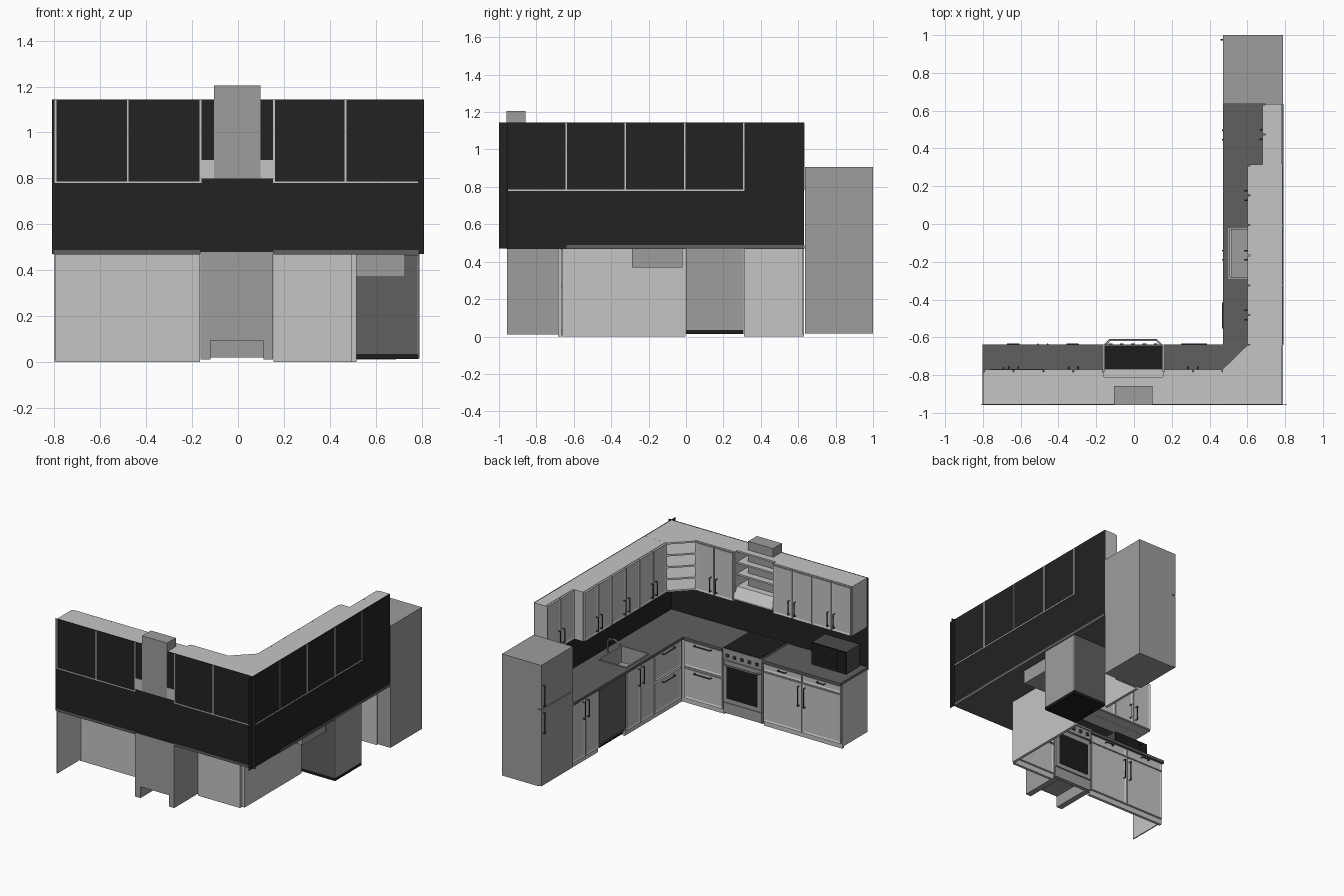
import bpy, bmesh
from mathutils import Vector

if "Cube" in bpy.data.objects:
    bpy.data.objects.remove(bpy.data.objects["Cube"], do_unlink=True)


def material(name, v):
    m = bpy.data.materials.new(name)
    m.use_nodes = True
    m.diffuse_color = (v, v, v, 1)
    m.node_tree.nodes["Principled BSDF"].inputs["Base Color"].default_value = (v, v, v, 1)
    return m


CABINET = material("cabinet light grey", 0.56)
STEEL = material("steel grey", 0.34)
STONE = material("worktop dark grey", 0.115)
WALL = material("wall near black", 0.016)
BLACK = material("appliance black", 0.012)
HANDLE = material("handle dark grey", 0.07)


# Each run uses (along, out from wall, height)
def main_run(u, d, z):
    return Vector((u, -0.955 + d, z))


def side_run(u, d, z):
    return Vector((0.787 - d, u, z))


def finish(bm, name, mats):
    bmesh.ops.recalc_face_normals(bm, faces=bm.faces)
    me = bpy.data.meshes.new(name)
    bm.to_mesh(me)
    bm.free()
    for m in mats:
        me.materials.append(m)
    ob = bpy.data.objects.new(name, me)
    bpy.context.collection.objects.link(ob)
    return ob


def box(name, run, u, d, z, mat, inset=0, panel=None, sink=0.005):
    """Box in run space; optional recessed panel on the outward face."""
    bm = bmesh.new()
    bmesh.ops.create_cube(bm, size=1)
    for v in bm.verts:
        a, b, c = (k + 0.5 for k in v.co)
        v.co = run(u[0] + a * (u[1] - u[0]), d[0] + b * (d[1] - d[0]), z[0] + c * (z[1] - z[0]))
    bmesh.ops.recalc_face_normals(bm, faces=bm.faces)
    if inset:
        out = run(0, 1, 0) - run(0, 0, 0)
        face = max(bm.faces, key=lambda f: f.normal.dot(out))
        bmesh.ops.inset_region(bm, faces=[face], thickness=inset, depth=-sink)
        face.material_index = 1 if panel else 0
    return finish(bm, name, [mat, panel] if panel else [mat])


def prism(name, pts, z, mat):
    """Flat polygon in plan, extruded upward."""
    bm = bmesh.new()
    f = bm.faces.new([bm.verts.new((x, y, z[0])) for x, y in pts])
    up = bmesh.ops.extrude_face_region(bm, geom=[f])["geom"]
    for v in up:
        if isinstance(v, bmesh.types.BMVert):
            v.co.z = z[1]
    return finish(bm, name, [mat])


def tube(name, pts, r, mat):
    cu = bpy.data.curves.new(name, "CURVE")
    cu.dimensions = "3D"
    cu.bevel_depth, cu.bevel_resolution, cu.use_fill_caps = r, 1, True
    s = cu.splines.new("POLY")
    s.points.add(len(pts) - 1)
    for p, q in zip(s.points, pts):
        p.co = (*q, 1)
    cu.materials.append(mat)
    ob = bpy.data.objects.new(name, cu)
    bpy.context.collection.objects.link(ob)
    return ob


def handle(run, u, d, z, mat=HANDLE, r=0.004, out=0.017):
    """Bar handle between (u0,z0) and (u1,z1) with two stems."""
    tube("handle", [run(u[0], d, z[0]), run(u[0], d + out, z[0]),
                    run(u[1], d + out, z[1]), run(u[1], d, z[1])], r, mat)


def door(run, u, d, z, grip=None, zs=(0.23, 0.37)):
    g = 0.003
    box("cabinet_door", run, (u[0] + g, u[1] - g), (d, d + 0.014), (z[0] + g, z[1] - g), CABINET, 0.018)
    if grip is not None:
        handle(run, (grip, grip), d + 0.012, zs)


def double_doors(run, u, d, z, zs):
    m = sum(u) / 2
    door(run, (u[0], m), d, z, m - 0.025, zs)
    door(run, (m, u[1]), d, z, m + 0.025, zs)


def drawer(run, u, d, z, half, hz):
    door(run, u, d, z)
    m = sum(u) / 2
    handle(run, (m - half, m + half), d + 0.012, (hz, hz))


# Walls
box("main_wall", main_run, (-0.81, 0.81), (0, 0.002), (0.47, 1.143), WALL)
box("side_wall", side_run, (-1.0, 0.632), (0, 0.002), (0.47, 1.143), WALL)

# Base cabinet fronts, open at the back
F = (0.27, 0.29)
for run, u in ((main_run, (-0.8, -0.165)), (main_run, (0.155, 0.497)),
               (side_run, (-0.662, -0.003)), (side_run, (0.31, 0.632))):
    box("base_cabinet_front", run, u, F, (0, 0.47), CABINET)
box("base_end_panel", main_run, (-0.8, -0.792), (0, 0.29), (0.012, 0.47), CABINET)
box("base_side_panel", side_run, (0.624, 0.632), (0.1, 0.29), (0.012, 0.47), CABINET)
for u in ((-0.797, -0.483), (-0.483, -0.168)):
    drawer(main_run, u, 0.29, (0.405, 0.467), 0.03, 0.445)
double_doors(main_run, (-0.797, -0.168), 0.29, (0.035, 0.405), (0.23, 0.37))
for run, u in ((main_run, (0.16, 0.475)), (side_run, (-0.64, -0.328))):
    drawer(run, u, 0.29, (0.035, 0.265), 0.065, 0.24)
    drawer(run, u, 0.29, (0.27, 0.467), 0.065, 0.445)
double_doors(side_run, (-0.325, -0.006), 0.29, (0.035, 0.467), (0.32, 0.44))
double_doors(side_run, (0.313, 0.629), 0.29, (0.035, 0.467), (0.32, 0.44))

# Worktop, leaving openings for cooker and sink
T = (0.468, 0.488)
box("worktop", main_run, (-0.803, -0.165), (-0.004, 0.316), T, STONE)
box("worktop", main_run, (0.155, 0.787), (-0.004, 0.316), T, STONE)
for u, d in (((-0.64, -0.285), (-0.004, 0.316)), ((-0.025, 0.634), (-0.004, 0.316)),
             ((-0.285, -0.025), (-0.004, 0.065)), ((-0.285, -0.025), (0.285, 0.316))):
    box("worktop", side_run, u, d, T, STONE)

# Sink basin and tap
box("sink_floor", side_run, (-0.29, -0.02), (0.06, 0.29), (0.37, 0.376), STEEL)
for u, d in (((-0.29, -0.28), (0.06, 0.29)), ((-0.03, -0.02), (0.06, 0.29)),
             ((-0.28, -0.03), (0.06, 0.07)), ((-0.28, -0.03), (0.28, 0.29))):
    box("sink_rim", side_run, u, d, (0.37, 0.493), STEEL)
tube("tap", [side_run(-0.155, d, z) for d, z in
             ((0.045, 0.488), (0.045, 0.57), (0.06, 0.59), (0.1, 0.595), (0.14, 0.58), (0.145, 0.565))], 0.006, STEEL)

# Cooker, with a notch at the lower back
box("cooker_body", main_run, (-0.163, 0.153), (-0.002, 0.295), (0.095, 0.48), STEEL)
for u in ((-0.163, -0.12), (0.11, 0.153)):
    box("cooker_side", main_run, u, (-0.002, 0.295), (0.012, 0.095), STEEL)
box("cooker_hob", main_run, (-0.163, 0.153), (0.002, 0.316), (0.48, 0.494), STEEL, 0)
box("hob_glass", main_run, (-0.157, 0.147), (0.008, 0.312), (0.493, 0.497), BLACK)
box("cooker_drawer", main_run, (-0.16, 0.15), (0.28, 0.308), (0.02, 0.095), STEEL)
box("oven_door", main_run, (-0.16, 0.15), (0.295, 0.312), (0.1, 0.405), STEEL)
w = box("oven_window", main_run, (-0.13, 0.12), (0.309, 0.315), (0.13, 0.365), BLACK)
bv = w.modifiers.new("round_corners", "BEVEL")
bv.width, bv.segments, bv.limit_method = 0.0025, 2, "ANGLE"
box("control_panel", main_run, (-0.16, 0.15), (0.295, 0.31), (0.41, 0.478), STEEL)
for i in range(5):
    u = -0.125 + 0.06 * i
    box("control_knob", main_run, (u - 0.01, u + 0.01), (0.31, 0.322), (0.435, 0.455), HANDLE)
tube("oven_handle", [main_run(u, d, 0.385) for u, d in
                     ((-0.15, 0.305), (-0.15, 0.32), (-0.13, 0.34), (0.12, 0.34), (0.14, 0.32), (0.14, 0.305))],
     0.006, STEEL)

# Dishwasher
box("dishwasher_body", side_run, (0.0, 0.307), (0.006, 0.285), (0.035, 0.467), STONE)
box("dishwasher_back", side_run, (0.0, 0.307), (0.001, 0.006), (0.035, 0.467), STEEL)
box("dishwasher_base", side_run, (0.0, 0.307), (0.001, 0.275), (0.013, 0.035), BLACK)
box("dishwasher_door", side_run, (0.002, 0.305), (0.285, 0.302), (0.06, 0.467), STONE)

# Fridge with two doors
box("fridge_body", side_run, (0.635, 1.0), (-0.003, 0.29), (0.015, 0.905), STEEL)
for z, hz in (((0.02, 0.575), (0.4, 0.55)), ((0.582, 0.905), (0.6, 0.75))):
    box("fridge_door", side_run, (0.635, 1.0), (0.29, 0.315), z, STEEL)
    handle(side_run, (0.975, 0.975), 0.31, hz, HANDLE)

# Wall cabinets: carcasses, doors, and side panels that reach through the wall
Z = (0.78, 1.141)
for run, edges in ((main_run, (-0.795, -0.48, -0.163)), (main_run, (0.157, 0.468)),
                   (side_run, (-0.64, -0.325, -0.006, 0.31))):
    box("wall_cabinet", run, (edges[0], edges[-1]), (0.0015, 0.172), Z, CABINET)
    box("cabinet_rail", run, (edges[0], edges[-1]), (-0.003, 0.1), (0.779, 0.786), CABINET)
    for e in edges:
        box("cabinet_side", run, (e - 0.004, e + 0.004), (-0.003, 0.172), Z, CABINET)
    for a, b in zip(edges, edges[1:]):
        double_doors(run, (a, b), 0.172, Z, (0.81, 0.91))
box("shallow_cabinet", side_run, (0.313, 0.634), (0.0025, 0.092), Z, CABINET)
double_doors(side_run, (0.313, 0.634), 0.092, Z, (0.81, 0.91))

# Open corner shelves
plan = [(0.468, -0.952), (0.784, -0.952), (0.784, -0.64), (0.602, -0.64), (0.468, -0.77)]
for i in range(5):
    z = 0.78 + 0.0873 * i
    prism("corner_shelf", plan, (z, z + 0.012), CABINET)
box("corner_back", main_run, (0.468, 0.784), (0.003, 0.01), Z, CABINET)
box("corner_back", side_run, (-0.952, -0.64), (0.003, 0.01), Z, CABINET)
box("corner_rail", main_run, (0.468, 0.784), (-0.003, 0.01), (0.779, 0.786), CABINET)
box("corner_rail", side_run, (-0.952, -0.64), (-0.003, 0.01), (0.779, 0.786), CABINET)

# Cooker hood, chimney and the shelves beside it
bm = bmesh.new()
prof = ((-0.003, 0.8), (0.188, 0.8), (0.188, 0.812), (0.145, 0.88), (-0.003, 0.88))
f = bm.faces.new([bm.verts.new(main_run(-0.16, d, z)) for d, z in prof])
for v in bmesh.ops.extrude_face_region(bm, geom=[f])["geom"]:
    if isinstance(v, bmesh.types.BMVert):
        v.co.x = 0.153
finish(bm, "hood", [CABINET])
box("hood_filter", main_run, (-0.14, 0.133), (0.02, 0.17), (0.797, 0.801), STEEL)
box("chimney", main_run, (-0.105, 0.097), (-0.004, 0.097), (0.8, 1.205), STEEL)
for z in (0.96, 1.045, 1.129):
    box("hood_shelf", main_run, (-0.16, 0.153), (0.0025, 0.145), (z, z + 0.012), CABINET)

# Microwave on the worktop
box("microwave", main_run, (-0.76, -0.48), (0.03, 0.18), (0.494, 0.655), HANDLE)
box("microwave_door", main_run, (-0.76, -0.48), (0.18, 0.188), (0.494, 0.655), BLACK, 0.012, BLACK, 0.003)
handle(main_run, (-0.69, -0.69), 0.185, (0.52, 0.63), BLACK, 0.003, 0.012)
for u in (-0.74, -0.5):
    box("microwave_foot", main_run, (u - 0.01, u + 0.01), (0.04, 0.17), (0.487, 0.495), BLACK)
